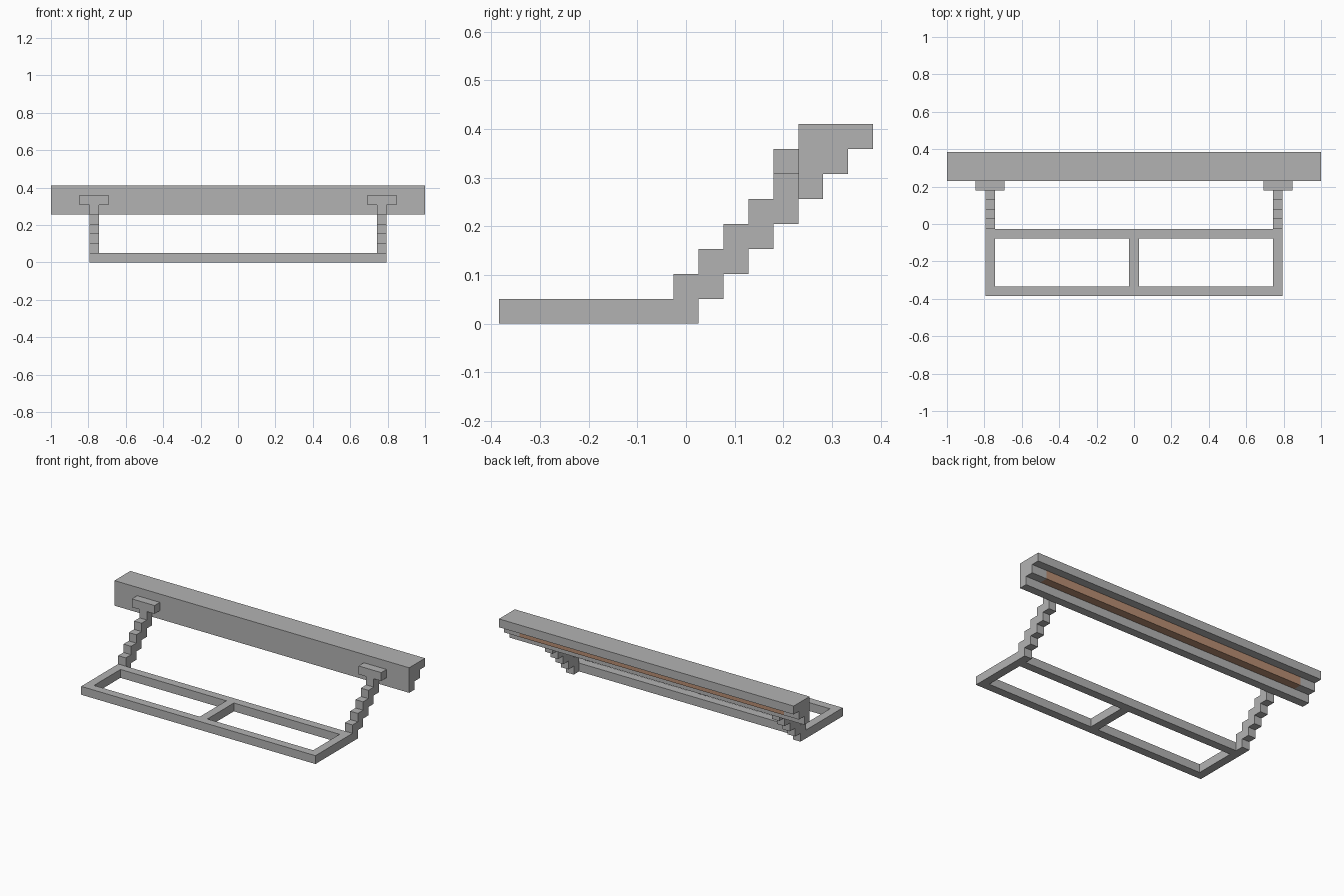
import bpy
import bmesh
from mathutils import Vector

if "Cube" in bpy.data.objects:
    bpy.data.objects.remove(bpy.data.objects["Cube"])

U = 2 / 39  # one block


def material(name, rgb):
    m = bpy.data.materials.new(name)
    m.use_nodes = True
    m.diffuse_color = (*rgb, 1)
    m.node_tree.nodes["Principled BSDF"].inputs["Base Color"].default_value = (*rgb, 1)
    return m


GREY = material("grey metal", (0.45, 0.45, 0.45))
COPPER = material("copper brown", (0.48, 0.27, 0.17))


def extrude_profile(name, profile, x0, x1, cuts=(), accent=None):
    """Extrude a (y, z) outline along x, in blocks; accent picks copper faces."""
    bm = bmesh.new()
    face = bm.faces.new([bm.verts.new((x0, y, z)) for y, z in profile])
    ext = bmesh.ops.extrude_face_region(bm, geom=[face])
    verts = [v for v in ext["geom"] if isinstance(v, bmesh.types.BMVert)]
    bmesh.ops.translate(bm, verts=verts, vec=(x1 - x0, 0, 0))
    for x in cuts:
        bmesh.ops.bisect_plane(bm, geom=bm.verts[:] + bm.edges[:] + bm.faces[:],
                               plane_co=(x, 0, 0), plane_no=(1, 0, 0))
    bmesh.ops.recalc_face_normals(bm, faces=bm.faces)
    if accent:
        for f in bm.faces:
            f.material_index = int(accent(f.calc_center_median()))
    bmesh.ops.scale(bm, verts=bm.verts, vec=Vector((U, U, U)))
    mesh = bpy.data.meshes.new(name)
    bm.to_mesh(mesh)
    bm.free()
    mesh.materials.append(GREY)
    if accent:
        mesh.materials.append(COPPER)
    obj = bpy.data.objects.new(name, mesh)
    bpy.context.collection.objects.link(obj)
    return obj


def box(name, x0, x1, y0, y1, z0, z1):
    return extrude_profile(name, [(y0, z0), (y1, z0), (y1, z1), (y0, z1)], x0, x1)


# Base frame: long rails, end rails and a centre bar
box("front_rail", -15.5, 15.5, -7.5, -6.5, 0, 1)
box("back_rail", -15.5, 15.5, -1.5, -0.5, 0, 1)
for name, x in (("right_rail", -15), ("centre_bar", 0), ("left_rail", 15)):
    box(name, x - 0.5, x + 0.5, -6.5, -1.5, 0, 1)

# Stepped arms rising backwards, each with a wide bracket on top
stairs = []
for k in range(5):
    stairs += [(k - 0.5, k), (k + 0.5, k)]
for k in reversed(range(5)):
    stairs += [(k + 0.5, k + 2), (k - 0.5, k + 2)]
for side, x in (("right", -15), ("left", 15)):
    extrude_profile(side + "_arm", stairs, x - 0.5, x + 0.5)
    box(side + "_bracket", x - 1.5, x + 1.5, 3.5, 4.5, 6, 7)


# Stepped beam with a copper strip along its middle step
def on_strip(c):
    return abs(c.x) < 17 and 5.6 < c.y < 6.6 and 5.9 < c.z < 6.9


beam = [(4.5, 5), (5.5, 5), (5.5, 6), (6.5, 6), (6.5, 7), (7.5, 7), (7.5, 8), (4.5, 8)]
extrude_profile("beam", beam, -19.5, 19.5, cuts=(-17.5, 17.5), accent=on_strip)
